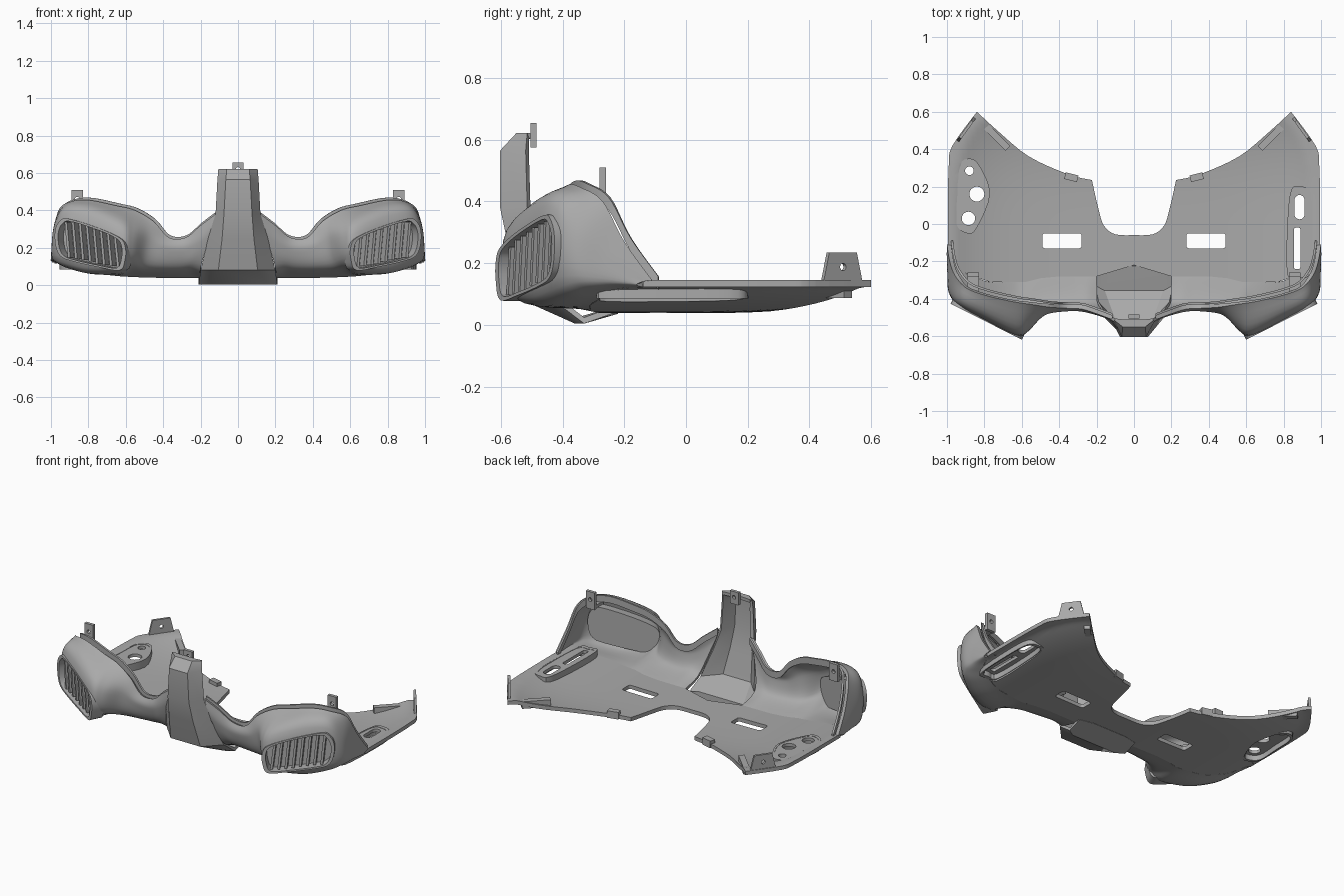
import bpy, bmesh, math
from mathutils import Vector, Matrix

if "Cube" in bpy.data.objects:
    bpy.data.objects.remove(bpy.data.objects["Cube"])

grey = bpy.data.materials.new("matte_grey")
grey.use_nodes = True
grey.diffuse_color = (0.4, 0.4, 0.4, 1)
grey.node_tree.nodes["Principled BSDF"].inputs["Base Color"].default_value = (0.4, 0.4, 0.4, 1)


# ---------- helpers ----------
def add_object(name, bm):
    mesh = bpy.data.meshes.new(name)
    bm.to_mesh(mesh)
    bm.free()
    obj = bpy.data.objects.new(name, mesh)
    bpy.context.collection.objects.link(obj)
    mesh.materials.append(grey)
    return obj


def modify(obj, kind, **settings):
    mod = obj.modifiers.new(kind, kind)
    for key, value in settings.items():
        setattr(mod, key, value)
    bpy.context.view_layer.objects.active = obj
    bpy.ops.object.modifier_apply(modifier=mod.name)


def cut(obj, cutter, operation="DIFFERENCE"):
    cutter.hide_render = True
    modify(obj, "BOOLEAN", object=cutter, operation=operation, solver="EXACT")
    bpy.data.objects.remove(cutter)


def spline(points, steps, closed=False):
    pts = [Vector(p) for p in points]
    n = len(pts)
    pick = (lambda i: pts[i % n]) if closed else (lambda i: pts[max(0, min(n - 1, i))])
    out = []
    for i in range(n if closed else n - 1):
        a, b, c, d = (pick(i + k) for k in (-1, 0, 1, 2))
        for k in range(steps):
            t = k / steps
            out.append(b + (c - a) * t / 2 + (a - b * 2.5 + c * 2 - d / 2) * t * t
                       + (b * 1.5 - a / 2 - c * 1.5 + d / 2) * t ** 3)
    return out if closed else out + [pts[-1]]


def loft(name, rows, thickness, offset=-1):
    bm = bmesh.new()
    grid = [[bm.verts.new(p) for p in row] for row in rows]
    for r in range(len(grid) - 1):
        for i in range(len(grid[0]) - 1):
            bm.faces.new((grid[r][i], grid[r + 1][i], grid[r + 1][i + 1], grid[r][i + 1]))
    obj = add_object(name, bm)
    modify(obj, "SOLIDIFY", thickness=thickness, offset=offset)
    return obj


def prism(name, outline, low, high, matrix=Matrix()):
    bm = bmesh.new()
    ends = [[bm.verts.new(matrix @ Vector((p[0], p[1], z))) for p in outline] for z in (low, high)]
    n = len(outline)
    for end in ends:
        bm.faces.new(end)
    for i in range(n):
        j = (i + 1) % n
        bm.faces.new((ends[0][i], ends[0][j], ends[1][j], ends[1][i]))
    bmesh.ops.recalc_face_normals(bm, faces=bm.faces)
    return add_object(name, bm)


def frame(origin, along, up=(0, 0, 1)):
    x, y = Vector(along).normalized(), Vector(up)
    m = Matrix((x, y, x.cross(y))).transposed().to_4x4()
    m.translation = origin
    return m


def scaled(outline, factor):
    mid = sum((Vector(p) for p in outline), Vector((0, 0))) / len(outline)
    return [mid + (Vector(p) - mid) * factor for p in outline]


def slot(x, y, half_x, half_y, radius):
    pts = []
    for k, (sx, sy) in enumerate(((1, 1), (-1, 1), (-1, -1), (1, -1))):
        for j in range(7):
            a = math.pi / 2 * (k + j / 6)
            pts.append((x + sx * (half_x - radius) + radius * math.cos(a),
                        y + sy * (half_y - radius) + radius * math.sin(a)))
    # drop repeated points where straight sides have no length
    return [p for i, p in enumerate(pts) if (Vector(p) - Vector(pts[i - 1])).length > 1e-4]


def ring(name, outline, factor, low, high, matrix=Matrix()):
    obj = prism(name, outline, low, high, matrix)
    cut(obj, prism("cutter", scaled(outline, factor), low - 0.1, high + 0.1, matrix))
    return obj


def tab(name, matrix, base, top, height, thick=0.02):
    obj = prism(name, [(-base, 0), (base, 0), (top, height), (-top, height)], -thick / 2, thick / 2, matrix)
    cut(obj, prism("cutter", slot(0, height * 0.55, 0.012, 0.012, 0.012), -0.1, 0.1, matrix))
    return obj


def floor_height(x, y):
    return min(0.122, 0.038 + 0.1 * abs(x) ** 5 + 0.06 * max(0, y / 0.6) ** 3)


# ---------- front wall with the two lamp pods ----------
rim = [(.12, -.51, .38), (.2, -.48, .32), (.28, -.455, .255), (.37, -.45, .255), (.45, -.445, .34),
       (.55, -.43, .4), (.65, -.415, .425), (.8, -.38, .455), (.9, -.34, .445), (.96, -.27, .4),
       (.985, -.2, .27), (1, -.11, .145)]
shoulder = [(.15, -.5, .27), (.22, -.48, .22), (.3, -.465, .19), (.4, -.47, .2), (.48, -.49, .25),
            (.56, -.56, .28), (.63, -.58, .31), (.8, -.5, .37), (.93, -.43, .38), (.985, -.36, .3),
            (.995, -.26, .22), (1, -.14, .14)]
belly = [(.2, -.43, .09), (.25, -.43, .1), (.31, -.42, .09), (.4, -.43, .09), (.5, -.46, .1),
         (.57, -.54, .12), (.64, -.56, .09), (.8, -.5, .09), (.93, -.42, .12), (.985, -.35, .14),
         (.995, -.26, .14), (1, -.16, .13)]
foot_plan = [(.2, -.28), (.25, -.28), (.32, -.28), (.4, -.28), (.5, -.29), (.58, -.31), (.65, -.31),
             (.77, -.31), (.86, -.28), (.93, -.25), (.96, -.2), (.98, -.14)]
foot = [(x, y, floor_height(x, y)) for x, y in foot_plan]
columns = zip(*(spline(row, 6) for row in (rim, shoulder, belly, foot)))
rows = list(zip(*(spline(col, 6) for col in columns)))
wall = loft("front_wall", rows, 0.022)

# Grille opening
pod = frame((.78, -.505, .215), (.89, .45, 0))
opening = spline([(-.17, -.13), (-.2, -.07), (-.2, -.01), (-.17, .035), (-.05, .085), (.13, .135),
                  (.18, .12), (.205, .07), (.2, -.01), (.17, -.06), (.1, -.085), (-.05, -.115)], 4, True)
cut(wall, prism("cutter", opening, -0.06, 0.12, pod))

# Raised tongue just inside the rim
edge = spline(rim, 6)
lip = loft("rim_lip", [[Vector((p.x * .98, p.y + .02, p.z + dz)) for p in edge] for dz in (.012, -.03)], .012)

# Grille: frame, back panel and slats
grille = [ring("grille_frame", scaled(opening, 1.04), 0.9, -0.06, 0.02, pod),
          prism("grille_back_panel", opening, -0.06, -0.045, pod)]
inner = scaled(opening, 0.95)
for k in range(8):
    a = -0.147 + k * 0.042
    near = [p.y for p in inner if abs(p.x - a) < 0.03]
    low, high = min(near) + .008, max(near) - .008
    grille.append(prism("grille_slat", [(a - .018, low), (a - .003, low), (a + .016, high), (a + .001, high)],
                        -0.05, 0.004, pod))
for part in [wall, lip] + grille:
    modify(part, "MIRROR", use_mirror_merge=False)

# ---------- centre column: open channel with a faceted front ----------
levels = [(.622, .06, -.51, .1, -.505), (.622, .06, -.55, .105, -.515), (.565, .065, -.603, .11, -.52),
          (.38, .075, -.603, .12, -.515), (.25, .085, -.575, .16, -.5), (.08, .105, -.53, .2, -.43),
          (.004, .16, -.36, .21, -.33), (.036, .12, -.22, .21, -.24)]
loft("centre_column", [[(-wo, yo, z), (-wf, yf, z), (wf, yf, z), (wo, yo, z)]
                       for z, wf, yf, wo, yo in levels], 0.02)

# ---------- floor plate ----------
nx, ny = 80, 48
points = [[(-1.02 + 2.04 * i / nx, .65 - 1.1 * j / ny) for i in range(nx + 1)] for j in range(ny + 1)]
floor = loft("floor_plate", [[(x, y, floor_height(x, y)) for x, y in row] for row in points], 0.024, 1)
notch = spline([(0, -.06), (.1, -.055), (.16, -.01), (.19, .08), (.225, .235)], 4)
sweep = spline([(.225, .235), (.35, .265), (.56, .36), (.72, .49), (.84, .6)], 4)
side = spline([(.84, .6), (.97, .42), (.99, .32), (.995, .1), (.995, -.14)], 4)
half = notch + sweep[1:] + side[1:] + [Vector(p) for p in reversed(foot_plan)] + [Vector((0, -.22))]
outline = half + [Vector((-p.x, p.y)) for p in reversed(half[1:-1])]
cut(floor, prism("cutter", outline, -0.5, 0.5), "INTERSECT")
for s in (-1, 1):
    cut(floor, prism("cutter", slot(s * .385, -.09, .105, .04, .015), -0.5, 0.5))

# ---------- switch pads let into the floor ----------
tri = spline([(-.88, .35), (-.935, .31), (-.945, .15), (-.95, 0), (-.89, -.05), (-.84, -.02),
              (-.77, .16), (-.825, .31)], 4, True)
long_pad = spline([(.84, .18), (.89, .2), (.945, .17), (.955, 0), (.94, -.26), (.88, -.285),
                   (.82, -.27), (.82, 0)], 4, True)
tri_holes = [slot(-.88, .285, .023, .023, .023), slot(-.84, .16, .04, .04, .04), slot(-.885, .03, .036, .036, .036)]
long_holes = [slot(.885, .09, .027, .065, .027), slot(.872, -.13, .017, .11, .008)]
for name, shape, holes in (("triangular_pad", tri, tri_holes), ("long_pad", long_pad, long_holes)):
    cut(floor, prism("cutter", scaled(shape, .95), -0.5, 0.5))
    ring(name + "_rim", shape, .9, .085, .14)
    pad = prism(name, scaled(shape, .96), .118, .138)
    for hole in holes:
        cut(pad, prism("cutter", hole, 0, 0.5))

# ---------- fixing tabs and clips ----------
tab("column_tab", frame((0, -.495, .575), (1, 0, 0)), .03, .03, .08)
for s in (-1, 1):
    tab("pod_tab", frame((s * .86, -.27, .4), (1, 0, 0)), .03, .03, .11)
    prism("pod_tab_arm", slot(s * .86, -.31, .03, .05, .004), .405, .425)
    tab("rear_tab", frame((s * .897, .505, .13), (-s * .13, .18, 0)), .08, .055, .105, .015)
    for cx, cy, direction, length in ((.735, .465, (.13, .13, 0), .085), (.335, .25, (.12, .03, 0), .035)):
        m = frame((s * cx, cy, 0), (s * direction[0], direction[1], 0))
        base = floor_height(cx, cy)
        prism("edge_clip", [(-length, base), (length, base), (length, base + .045), (-length, base + .045)],
              -0.018, 0.018, m)

# ---------- shading ----------
bpy.ops.object.select_all(action="DESELECT")
for obj in bpy.context.scene.objects:
    if obj.type == "MESH":
        obj.select_set(True)
        bpy.context.view_layer.objects.active = obj
bpy.ops.object.shade_smooth_by_angle(angle=math.radians(30))
